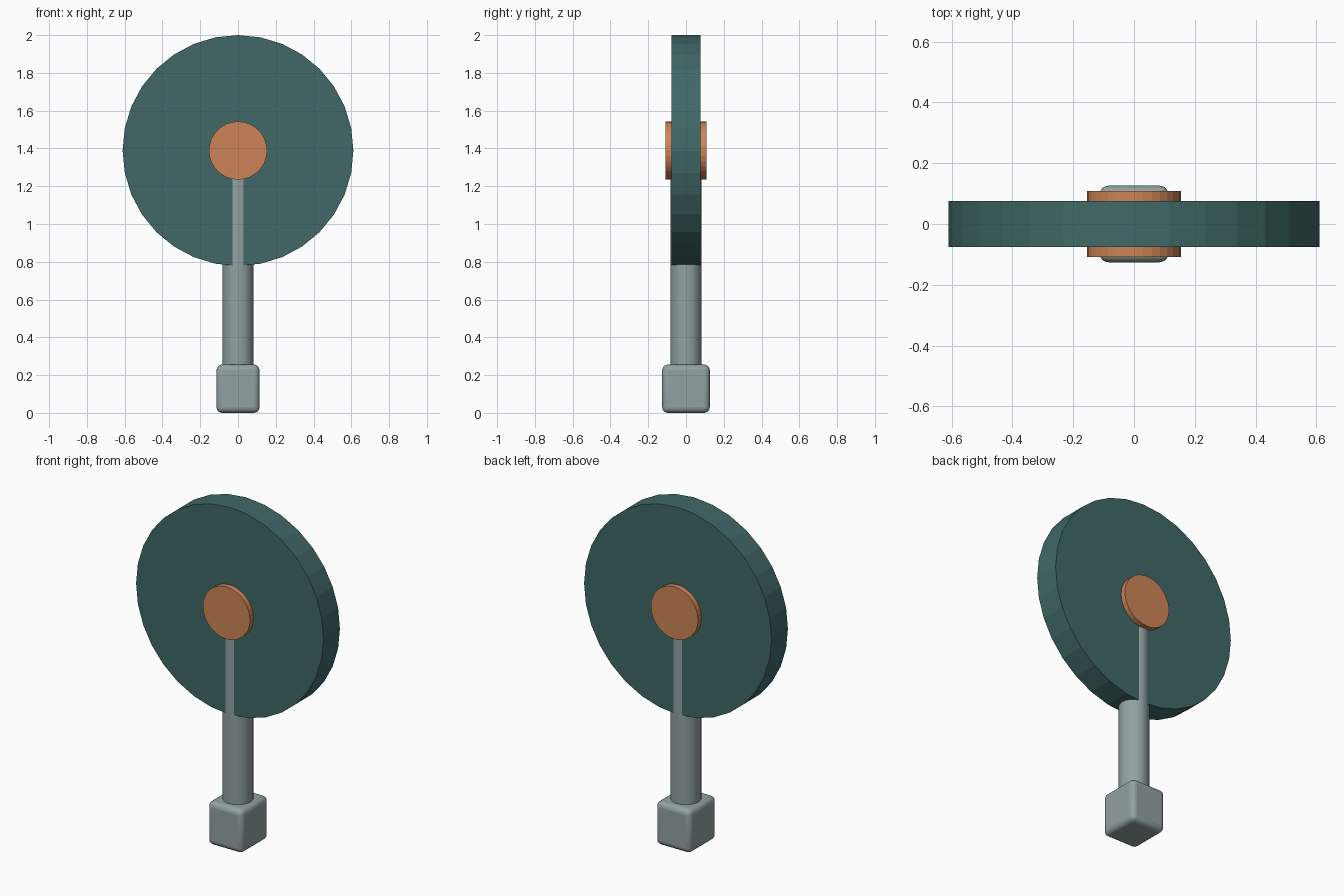
import bpy, math

if "Cube" in bpy.data.objects:
    bpy.data.objects.remove(bpy.data.objects["Cube"])

def material(name, rgb):
    m = bpy.data.materials.new(name)
    m.diffuse_color = (*rgb, 1)
    m.use_nodes = True
    m.node_tree.nodes["Principled BSDF"].inputs["Base Color"].default_value = m.diffuse_color
    return m

TEAL = material("dark_teal", (0.05, 0.14, 0.135))
ORANGE = material("copper_orange", (0.61, 0.235, 0.095))
GREY = material("cool_grey", (0.29, 0.36, 0.36))

HEAD_Z = 1.389  # centre height of the round head

def cylinder(name, radius, depth, z, mat, facing_front=False):
    rot = (math.pi / 2, 0, 0) if facing_front else (0, 0, 0)
    bpy.ops.mesh.primitive_cylinder_add(vertices=32, radius=radius, depth=depth,
                                        location=(0, 0, z), rotation=rot)
    ob = bpy.context.object
    ob.name = name
    ob.data.materials.append(mat)
    return ob

# Round head with a hub showing on both faces
cylinder("round_head", 0.611, 0.153, HEAD_Z, TEAL, True)
cylinder("centre_hub", 0.154, 0.216, HEAD_Z, ORANGE, True)

# Post, slightly thicker than the head so it shows as a strip on each face
cylinder("handle_post", 0.082, HEAD_Z - 0.2, (HEAD_Z + 0.2) / 2, GREY)
bpy.ops.object.shade_smooth_by_angle(angle=math.radians(30))

# Rounded block at the foot
bpy.ops.mesh.primitive_cube_add(size=1, location=(0, 0, 0.128))
foot = bpy.context.object
foot.name = "foot_block"
foot.scale = (0.228, 0.252, 0.256)
bpy.ops.object.transform_apply(location=False, rotation=False, scale=True)
foot.data.materials.append(GREY)
bevel = foot.modifiers.new("rounded_edges", "BEVEL")
bevel.width = 0.03
bevel.segments = 4
bpy.ops.object.shade_smooth_by_angle(angle=math.radians(30))
